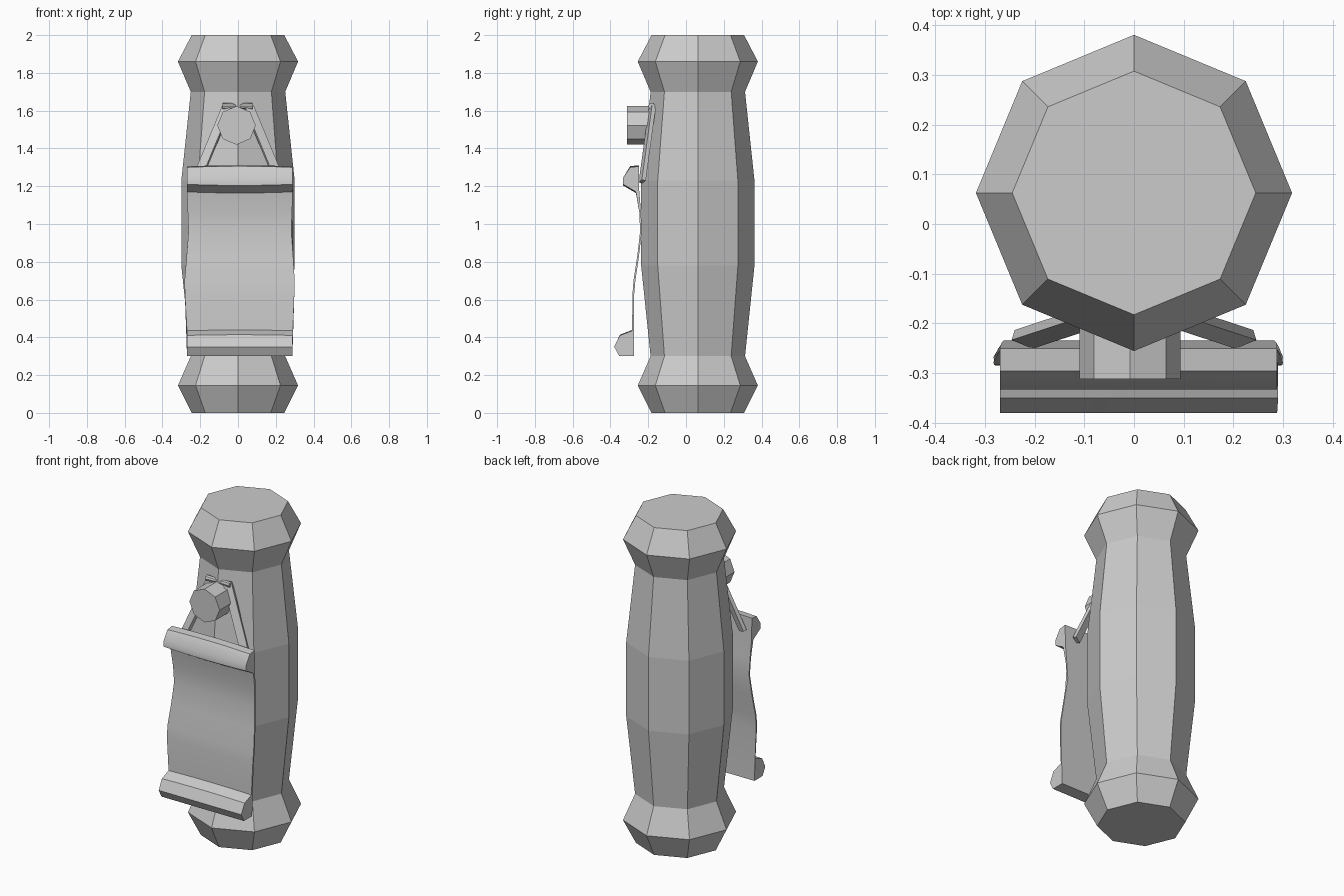
import bpy, bmesh
from math import sin, cos, pi, radians
from mathutils import Vector

if "Cube" in bpy.data.objects:
    bpy.data.objects.remove(bpy.data.objects["Cube"])


def loft(name, rings, smooth=False):
    """Skin a list of equal-length closed rings and cap both ends."""
    bm = bmesh.new()
    rows = [[bm.verts.new(p) for p in ring] for ring in rings]
    n = len(rows[0])
    for a, b in zip(rows, rows[1:]):
        for i in range(n):
            j = (i + 1) % n
            bm.faces.new((a[i], a[j], b[j], b[i]))
    bm.faces.new(rows[0])
    bm.faces.new(rows[-1])
    bmesh.ops.recalc_face_normals(bm, faces=bm.faces)
    mesh = bpy.data.meshes.new(name)
    bm.to_mesh(mesh)
    bm.free()
    ob = bpy.data.objects.new(name, mesh)
    bpy.context.collection.objects.link(ob)
    if smooth:
        bpy.ops.object.select_all(action='DESELECT')
        bpy.context.view_layer.objects.active = ob
        ob.select_set(True)
        bpy.ops.object.shade_smooth_by_angle(angle=radians(40))
    return ob


def circle(r, n=8):
    return [(r * cos(2 * pi * i / n), r * sin(2 * pi * i / n)) for i in range(n)]


# Octagonal pillar: (height, radius)
CY = 0.0625
pillar = [(0, .245), (.145, .318), (.30, .25), (.78, .30),
          (1.23, .30), (1.70, .25), (1.86, .318), (2, .245)]
loft("pillar", [[(x, y + CY, z) for x, y in circle(r)] for z, r in pillar])

# Notice sheet with rolled ends: side profile (y, z, left x, right x, bow)
front = [(-.25, 1.305, -.27, .288, .006), (-.296, 1.30, -.27, .288, .006),
         (-.333, 1.245, -.27, .288, 0), (-.333, 1.21, -.27, .288, -.006),
         (-.265, 1.17, -.27, .29, -.006), (-.247, 1.06, -.266, .286, 0),
         (-.243, .96, -.262, .282, 0), (-.258, .83, -.272, .292, 0),
         (-.278, .70, -.283, .30, 0), (-.284, .62, -.281, .298, 0),
         (-.285, .435, -.27, .29, .004), (-.35, .41, -.27, .29, .004),
         (-.38, .35, -.27, .288, 0), (-.354, .302, -.27, .288, 0)]
back = [(-.275, .302, -.27, .288, 0), (-.275, .62, -.281, .298, 0),
        (-.268, .70, -.283, .30, 0), (-.249, .83, -.272, .292, 0),
        (-.234, .96, -.262, .282, 0), (-.238, 1.06, -.266, .286, 0),
        (-.248, 1.18, -.27, .288, 0)]
rings = []
for i in range(7):
    t = i / 6
    arch = 1 - (2 * t - 1) ** 2
    rings.append([(a + (b - a) * t, y, z + bow * arch)
                  for y, z, a, b, bow in front + back])
loft("notice_sheet", rings, smooth=True)

# Octagonal seal above the sheet
loft("seal", [[(x - .008, y, z + 1.522) for x, z in circle(.102)]
              for y in (-.312, -.18)])

# Hanging straps lying on the two front pillar faces
for side, label in ((-1, "left"), (1, "right")):
    top = Vector((side * .058, -.178, 1.62))
    low = Vector((side * .222, -.232, 1.225))
    along = (low - top).normalized()
    out = Vector((side * sin(pi / 8), -cos(pi / 8), 0))
    across = along.cross(out).normalized() * .024
    out = across.cross(along).normalized() * .011
    loft("strap_" + label,
         [[p + across * u + out * v for u, v in ((-1, -1), (1, -1), (1, 1), (-1, 1))]
          for p in (top, low)])

# Pinched cross bar holding the straps
loft("strap_bar", [[(x, y - .182, z + 1.624) for y, z in circle(r)]
                   for x, r in ((-.083, .018), (-.03, .015), (0, .006),
                                (.025, .015), (.078, .018))])
